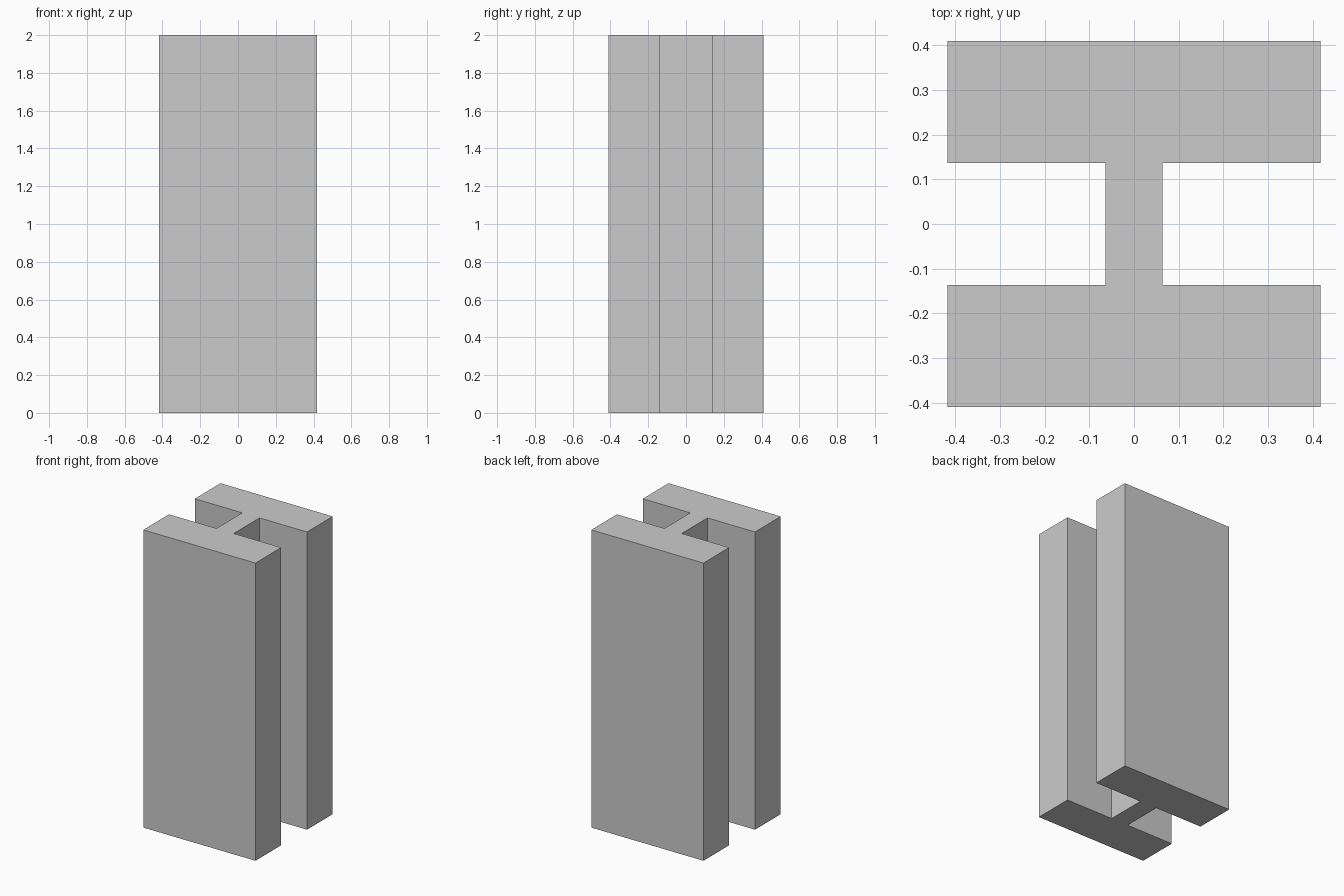
import bpy
import bmesh

if "Cube" in bpy.data.objects:
    bpy.data.objects.remove(bpy.data.objects["Cube"])

HEIGHT = 2.0
HALF_WIDTH, HALF_DEPTH = 0.417, 0.410   # outer extents of the flanges
WEB_HALF, GAP_HALF = 0.064, 0.137       # web thickness and gap between flanges

# Right half of the H-section, bottom to top, then mirrored to the left
right = [(HALF_WIDTH, -HALF_DEPTH), (HALF_WIDTH, -GAP_HALF), (WEB_HALF, -GAP_HALF),
         (WEB_HALF, GAP_HALF), (HALF_WIDTH, GAP_HALF), (HALF_WIDTH, HALF_DEPTH)]
profile = right + [(-x, y) for x, y in reversed(right)]

# Extrude the section upward into a solid beam
bm = bmesh.new()
base = bm.faces.new([bm.verts.new((x, y, 0)) for x, y in profile])
extruded = bmesh.ops.extrude_face_region(bm, geom=[base], use_keep_orig=True)["geom"]
top_verts = [v for v in extruded if isinstance(v, bmesh.types.BMVert)]
bmesh.ops.translate(bm, verts=top_verts, vec=(0, 0, HEIGHT))
bmesh.ops.recalc_face_normals(bm, faces=bm.faces)

mesh = bpy.data.meshes.new("h_beam")
bm.to_mesh(mesh)
bm.free()
bpy.context.collection.objects.link(bpy.data.objects.new("h_beam", mesh))
